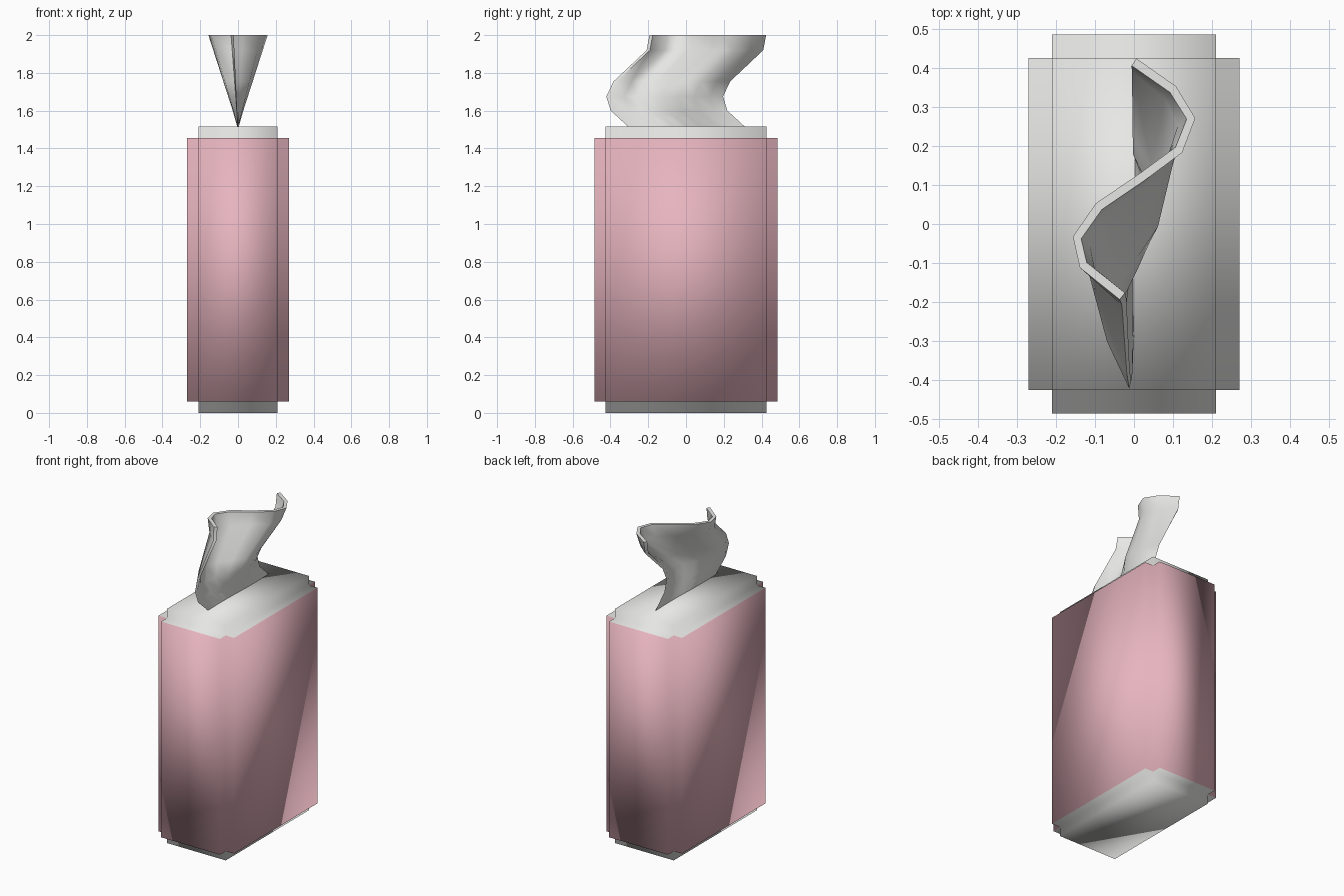
import bpy
import bmesh
from mathutils import Vector

cube = bpy.data.objects.get("Cube")
if cube:
    bpy.data.objects.remove(cube)


def material(name, rgb):
    mat = bpy.data.materials.new(name)
    mat.use_nodes = True
    mat.diffuse_color = (*rgb, 1)
    mat.node_tree.nodes["Principled BSDF"].inputs["Base Color"].default_value = (*rgb, 1)
    return mat


def finish(bm, name, mats):
    bmesh.ops.recalc_face_normals(bm, faces=bm.faces[:])
    for face in bm.faces:
        face.smooth = True
    mesh = bpy.data.meshes.new(name)
    bm.to_mesh(mesh)
    bm.free()
    for mat in mats:
        mesh.materials.append(mat)
    obj = bpy.data.objects.new(name, mesh)
    bpy.context.collection.objects.link(obj)
    return obj


white = material("paper white", (0.8, 0.8, 0.79))
pink = material("soft pink", (0.8, 0.46, 0.52))

# Box: a core whose six faces are each pushed out, leaving stepped edges
STEP, BASE, TOP = 0.06, 0.06, 1.455
bm = bmesh.new()
bmesh.ops.create_cube(bm, size=1)
for v in bm.verts:
    v.co = Vector((v.co.x * 0.42, v.co.y * 0.85, BASE + (v.co.z + 0.5) * (TOP - BASE)))
for face in bmesh.ops.extrude_discrete_faces(bm, faces=bm.faces[:])["faces"]:
    shift = face.normal * STEP
    for v in face.verts:
        v.co += shift
bm.normal_update()

# Pink walls; white ends, ledges and end rims
for face in bm.faces:
    z = face.calc_center_median().z
    face.material_index = 0 if z > TOP - 0.01 or z < BASE + 0.01 else 1
finish(bm, "tissue_box", [white, pink])

# Tissue: a wavy ribbon, pinched at the slot and swaying with height
WAVE = [(0.0, 0.305), (0.1, 0.235), (0.146, 0.16), (0.115, 0.08), (0.02, 0.01),
        (-0.09, -0.065), (-0.146, -0.145), (-0.13, -0.215), (-0.03, -0.295)]
SWAY = [(1.513, 0.0), (1.6, -0.095), (1.675, -0.118), (1.755, -0.08), (1.92, 0.095), (2.0, 0.11)]
HALF = 0.011
path = [Vector(p) for p in WAVE]
sides = ([], [])
for i, p in enumerate(path):
    along = (path[min(i + 1, len(path) - 1)] - path[max(i - 1, 0)]).normalized()
    across = Vector((-along.y, along.x)) * HALF
    sides[0].append(p + across)
    sides[1].append(p - across)
outline = sides[0] + sides[1][::-1]

bm = bmesh.new()
rings = []
for z, sway in SWAY:
    spread = max((z - SWAY[0][0]) / (SWAY[-1][0] - SWAY[0][0]), 0.02)
    rings.append([bm.verts.new((p.x * spread, p.y + sway, z)) for p in outline])
n = len(outline)
for low, high in zip(rings, rings[1:]):
    for i in range(n):
        j = (i + 1) % n
        bm.faces.new((low[i], low[j], high[j], high[i]))

# Close the rim and the pinched foot with strips across the thickness
for ring in (rings[0], rings[-1]):
    for i in range(len(path) - 1):
        bm.faces.new((ring[i], ring[i + 1], ring[n - 2 - i], ring[n - 1 - i]))
tissue = finish(bm, "tissue", [white])
bpy.context.view_layer.objects.active = tissue
tissue.select_set(True)
bpy.ops.object.shade_smooth_by_angle(angle=1.2)
